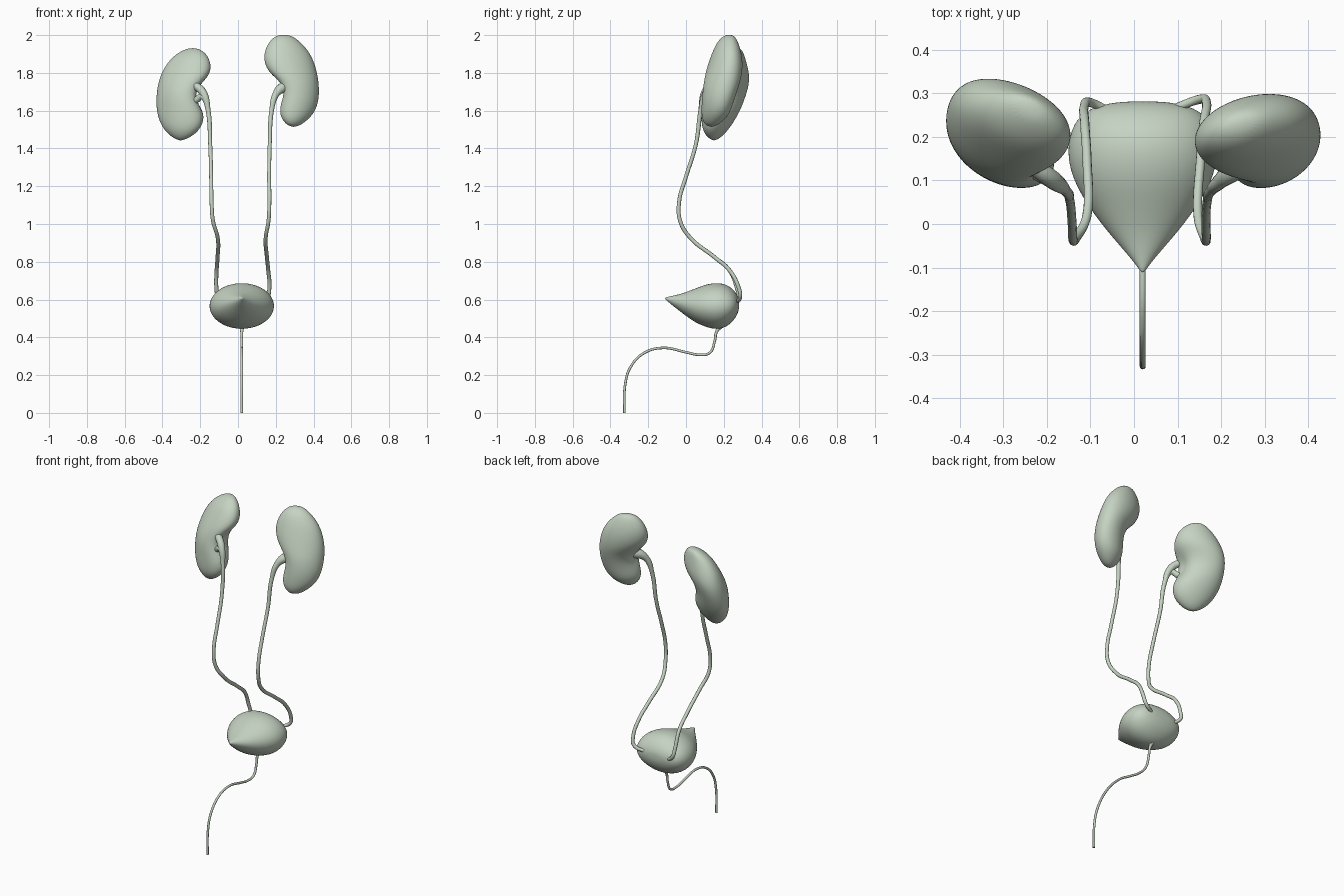
import bpy, bmesh
from math import sin, cos, pi, exp
from mathutils import Vector

SEG = 20
mat = bpy.data.materials.new("pale_green")
mat.diffuse_color = (0.56, 0.65, 0.54, 1)


def loft(name, rings, start, end):
    """Skin closed rings, closing both ends to a point, then smooth."""
    bm = bmesh.new()
    vr = [[bm.verts.new(p) for p in ring] for ring in rings]
    for a, b in zip(vr, vr[1:]):
        for i in range(SEG):
            j = (i + 1) % SEG
            bm.faces.new((a[i], a[j], b[j], b[i]))
    for ring, tip in ((vr[0], start), (vr[-1], end)):
        t = bm.verts.new(tip)
        for i in range(SEG):
            bm.faces.new((ring[i], ring[(i + 1) % SEG], t))
    bmesh.ops.recalc_face_normals(bm, faces=bm.faces)
    for f in bm.faces:
        f.smooth = True
    me = bpy.data.meshes.new(name)
    bm.to_mesh(me)
    bm.free()
    me.materials.append(mat)
    ob = bpy.data.objects.new(name, me)
    bpy.context.collection.objects.link(ob)
    ob.modifiers.new("smooth", 'SUBSURF').levels = 2
    ob.modifiers["smooth"].render_levels = 2
    return ob


def tube(name, pts, radius):
    """Smooth tube through (x, y, z, radius factor) points."""
    cu = bpy.data.curves.new(name, 'CURVE')
    cu.dimensions = '3D'
    cu.bevel_depth = radius
    cu.bevel_resolution = 4
    cu.resolution_u = 8
    cu.use_fill_caps = True
    cu.materials.append(mat)
    sp = cu.splines.new('BEZIER')
    sp.bezier_points.add(len(pts) - 1)
    for bp, (x, y, z, r) in zip(sp.bezier_points, pts):
        bp.co = (x, y, z)
        bp.radius = r
        bp.handle_left_type = bp.handle_right_type = 'AUTO'
    ob = bpy.data.objects.new(name, cu)
    bpy.context.collection.objects.link(ob)
    bpy.ops.object.select_all(action='DESELECT')
    ob.select_set(True)
    bpy.context.view_layer.objects.active = ob
    bpy.ops.object.convert(target='MESH')
    ob = bpy.context.view_layer.objects.active
    # weld the caps and make the normals point outward
    bm = bmesh.new()
    bm.from_mesh(ob.data)
    bmesh.ops.remove_doubles(bm, verts=bm.verts, dist=1e-5)
    bmesh.ops.recalc_face_normals(bm, faces=bm.faces)
    bm.to_mesh(ob.data)
    bm.free()
    bpy.ops.object.shade_smooth_by_angle(angle=1.0)


def kidney(name, rows, side, shear, hilum_z, start, end):
    """Rows are (z, x min, x max, y min, y max); the hilum dents the inner side."""
    rings = []
    for z, x0, x1, y0, y1 in rows:
        cx, cy, hx, hy = (x0 + x1) / 2, (y0 + y1) / 2, (x1 - x0) / 2, (y1 - y0) / 2
        ring = []
        for i in range(SEG):
            a = 2 * pi * i / SEG
            d = (i - (SEG // 2 if side > 0 else 0)) % SEG
            d = min(d, SEG - d) * 2 * pi / SEG
            k = 1.03 - 0.28 * exp(-(d / 0.35) ** 2) * exp(-((z - hilum_z) / 0.045) ** 2)
            ring.append(Vector((cx + k * hx * cos(a), cy + k * hy * sin(a + side * shear), z)))
        rings.append(ring)
    loft(name, rings, start, end)


# Kidneys
kidney("left_kidney", [
    (1.996, .20, .285, .20, .255), (1.97, .17, .322, .17, .272),
    (1.92, .143, .37, .145, .290), (1.86, .138, .40, .122, .299),
    (1.80, .165, .417, .105, .296), (1.75, .215, .425, .096, .284),
    (1.70, .232, .428, .09, .268), (1.65, .23, .424, .085, .252),
    (1.60, .222, .408, .083, .235), (1.56, .23, .378, .085, .213),
    (1.525, .258, .335, .10, .17)], 1, .27, 1.72, (.24, .23, 2.003), (.293, .135, 1.512))
kidney("right_kidney", [
    (1.926, -.28, -.20, .23, .295), (1.89, -.342, -.158, .18, .309),
    (1.83, -.388, -.142, .145, .326), (1.78, -.41, -.158, .12, .334),
    (1.73, -.424, -.20, .105, .33), (1.67, -.431, -.215, .092, .312),
    (1.60, -.429, -.186, .085, .285), (1.55, -.416, -.182, .083, .257),
    (1.50, -.392, -.203, .088, .224), (1.46, -.35, -.25, .112, .187)],
    -1, .37, 1.69, (-.24, .265, 1.932), (-.305, .148, 1.438))

# Bladder: teardrop along y, rows are (y, half width, z min, z max)
rows = [(-.108, .006, .60, .612), (-.085, .022, .579, .617), (-.04, .062, .544, .627),
        (0, .096, .512, .64), (.05, .133, .477, .66), (.10, .161, .455, .68),
        (.15, .175, .441, .69), (.20, .172, .446, .687), (.24, .155, .474, .665),
        (.267, .122, .508, .635), (.280, .065, .545, .605)]
loft("bladder", [[Vector((.02 + w * cos(2 * pi * i / SEG), y,
                          (z0 + z1) / 2 + (z1 - z0) / 2 * sin(2 * pi * i / SEG)))
                  for i in range(SEG)] for y, w, z0, z1 in rows],
     (.02, -.112, .606), (.02, .282, .575))

# Ureters, widening into the renal pelvis at the top
tube("left_ureter", [
    (.285, .17, 1.725, 3.2), (.235, .13, 1.72, 2.7), (.20, .10, 1.685, 1.7),
    (.178, .078, 1.60, 1.15), (.168, .052, 1.42, 1), (.165, 0, 1.25, 1),
    (.166, -.036, 1.12, 1), (.162, -.032, 1.02, 1), (.147, .02, .93, 1),
    (.153, .15, .825, 1), (.16, .23, .755, 1), (.166, .28, .66, 1),
    (.155, .287, .615, 1), (.09, .265, .585, .9)], .0105)
tube("right_ureter", [
    (-.27, .17, 1.735, 2.2), (-.225, .13, 1.73, 2.0), (-.185, .10, 1.695, 2.0),
    (-.158, .078, 1.60, 1.2), (-.147, .052, 1.42, 1), (-.142, 0, 1.25, 1),
    (-.14, -.036, 1.12, 1), (-.133, -.032, 1.02, 1), (-.108, .02, .93, 1),
    (-.108, .15, .825, 1), (-.113, .23, .755, 1), (-.114, .27, .66, 1),
    (-.104, .28, .61, 1), (-.05, .255, .57, .9)], .0105)
# Lower branch of the right renal pelvis
tube("right_pelvis_branch", [
    (-.27, .15, 1.65, 1.8), (-.225, .12, 1.655, 1.7), (-.19, .098, 1.675, 1.5),
    (-.168, .085, 1.64, 1)], .0105)

# Urethra
tube("urethra", [
    (.02, .225, .49, 2), (.02, .175, .45, 1.7), (.02, .16, .425, 1.1),
    (.02, .152, .38, 1), (.02, .125, .318, 1), (.02, .07, .308, 1),
    (.02, 0, .321, 1), (.02, -.12, .344, 1), (.02, -.22, .318, 1),
    (.02, -.295, .24, 1), (.02, -.322, .15, 1), (.02, -.326, 0, 1)], .0068)
